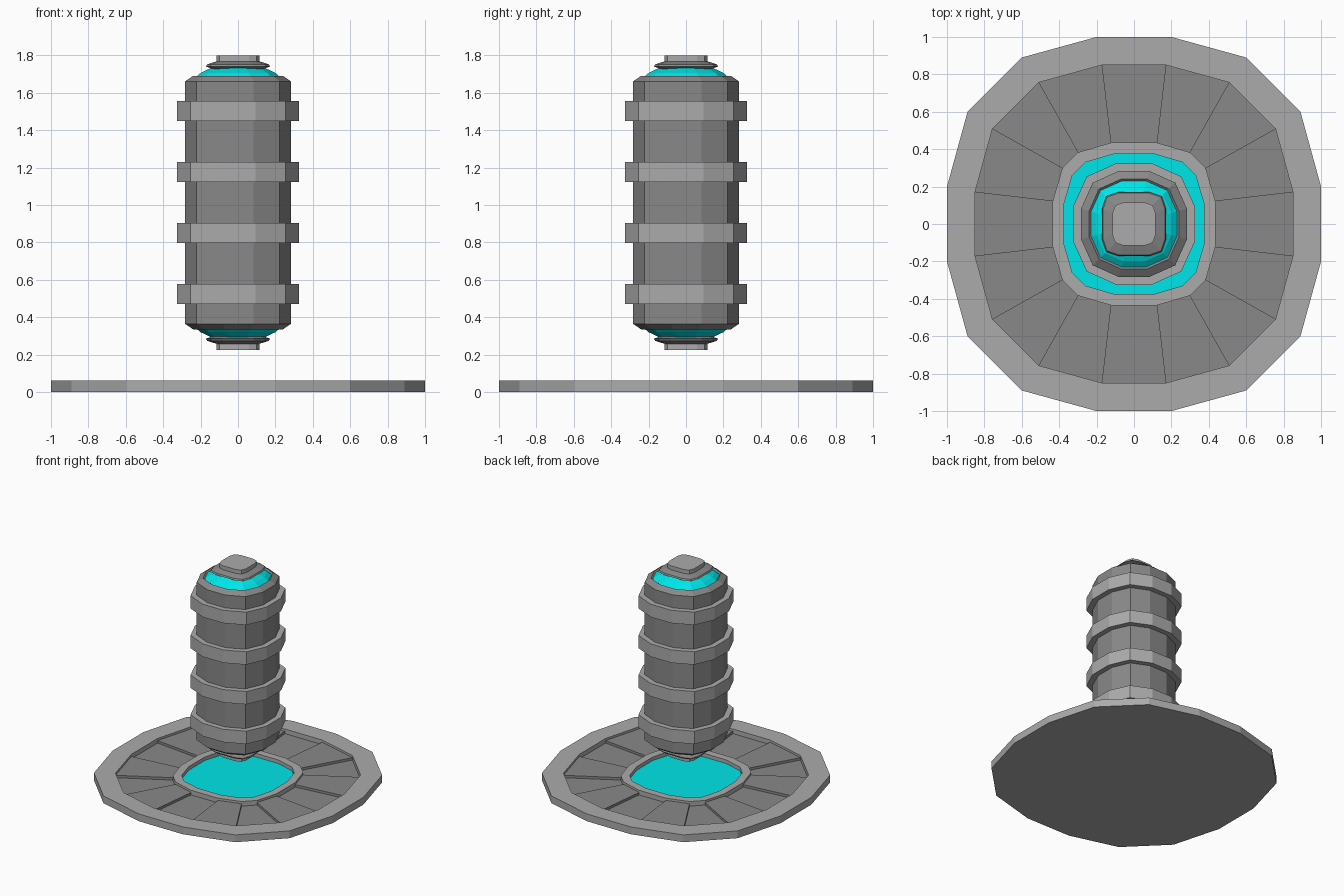
import bpy, bmesh

if "Cube" in bpy.data.objects:
    bpy.data.objects.remove(bpy.data.objects["Cube"])

# Quarter outlines (unit half-width), repeated four times around z
DISC = [(1, .2), (.89, .6), (.6, .89), (.2, 1)]
HUB = [(1, .28), (.88, .69), (.69, .88), (.28, 1)]
TUBE = [(1, .29), (.78, .78), (.29, 1)]
CAP = [(1, .5), (.87, .87), (.5, 1)]


def material(name, *rgb):
    mat = bpy.data.materials.new(name)
    mat.diffuse_color = (*rgb, 1)
    mat.use_nodes = True
    mat.node_tree.nodes["Principled BSDF"].inputs["Base Color"].default_value = mat.diffuse_color
    return mat


cyan = material("cyan_glow", 0.0, .79, .81)
light = material("light_grey", .41, .41, .41)
dark = material("dark_grey", .25, .25, .25)


def ring(quarter, r, z):
    pts = []
    for k in range(4):
        for x, y in quarter:
            for _ in range(k):
                x, y = -y, x
            pts.append((x * r, y * r, z))
    return pts


def finish(bm, name, mat):
    bmesh.ops.recalc_face_normals(bm, faces=bm.faces)
    me = bpy.data.meshes.new(name)
    bm.to_mesh(me)
    bm.free()
    me.materials.append(mat)
    ob = bpy.data.objects.new(name, me)
    bpy.context.collection.objects.link(ob)
    return ob


def add_loft(bm, rings):
    """Skin a stack of equal-count rings and cap both ends."""
    rows = [[bm.verts.new(p) for p in r] for r in rings]
    n = len(rows[0])
    for a, b in zip(rows, rows[1:]):
        for i in range(n):
            j = (i + 1) % n
            bm.faces.new((a[i], a[j], b[j], b[i]))
    bm.faces.new(rows[0][::-1])
    bm.faces.new(rows[-1])


def loft(name, rings, mat):
    bm = bmesh.new()
    add_loft(bm, rings)
    return finish(bm, name, mat)


# Base plate with raised rim, recessed floor and raised hub ring
FLOOR = .022
base = loft("base_plate", [
    ring(DISC, 1, 0), ring(DISC, 1, .06), ring(DISC, .85, .06), ring(DISC, .85, FLOOR),
    ring(HUB, .435, FLOOR), ring(HUB, .435, .06), ring(HUB, .375, .06), ring(HUB, .375, .02)],
    light)
# Recessed floor is the darker grey
base.data.materials.append(dark)
for f in base.data.polygons:
    if all(abs(base.data.vertices[v].co.z - FLOOR) < 1e-4 for v in f.vertices):
        f.material_index = 1

# Glowing pad inside the hub ring
loft("base_glow", [ring(HUB, .375, .015), ring(HUB, .375, .03)], cyan)

# Every second floor panel is raised
bm = bmesh.new()
for i in range(0, 16, 2):
    quads = []
    for z in (FLOOR - .005, .042):
        o, h = ring(DISC, .85, z), ring(HUB, .435, z)
        quads.append([o[i], o[i + 1], h[i + 1], h[i]])
    add_loft(bm, quads)
finish(bm, "floor_panels", dark)

# Floating capsule, symmetric about its middle height
MID = 1.0125


def tube(name, profile, mat, section=TUBE):
    return loft(name, [ring(section, r, MID + h) for r, h in profile], mat)


tube("capsule_body", [(.22, -.66), (.24, -.678), (.283, -.648),
                      (.283, .648), (.24, .678), (.22, .66)], dark)

# Four bands around the body
for k in range(4):
    c = (k - 1.5) * .326
    tube(f"band_{k + 1}", [(.325, c - .053), (.325, c + .053)], light)

# Glowing shoulders, flanges and end caps, top and bottom
for side, s in (("top", 1), ("bottom", -1)):
    tube(f"{side}_glow", [(.232, s * .655), (.232, s * .666), (.20, s * .693), (.14, s * .722)], cyan)
    tube(f"{side}_flange", [(.13, s * .712), (.172, s * .728), (.165, s * .739), (.115, s * .755)],
         dark, CAP)
    tube(f"{side}_cap", [(.115, s * .752), (.115, s * .7875)], light, CAP)
